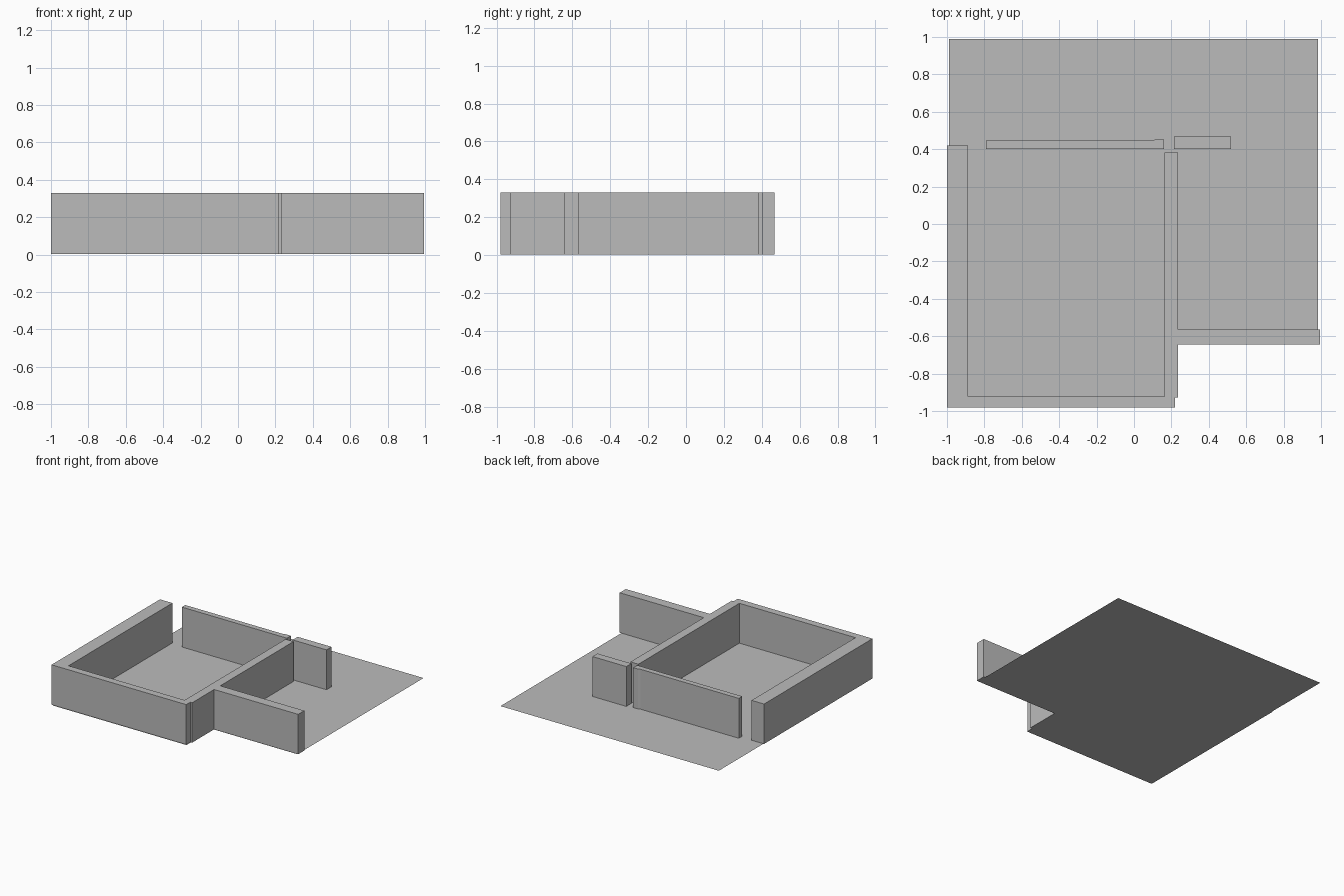
import bpy
import bmesh

cube = bpy.data.objects.get("Cube")
if cube:
    bpy.data.objects.remove(cube, do_unlink=True)

WALL_BASE, WALL_TOP = 0.004, 0.33

grey = bpy.data.materials.new("plain_grey")
grey.use_nodes = True
grey.diffuse_color = (0.5, 0.5, 0.5, 1)
shader = next(n for n in grey.node_tree.nodes if n.type == "BSDF_PRINCIPLED")
shader.inputs["Base Color"].default_value = (0.5, 0.5, 0.5, 1)


def plan_part(name, outline, base=WALL_BASE, top=WALL_TOP):
    """Fill a plan outline (counter-clockwise) and raise it from base to top."""
    bm = bmesh.new()
    face = bm.faces.new([bm.verts.new((x, y, base)) for x, y in outline])
    if top > base:
        result = bmesh.ops.extrude_face_region(bm, geom=[face], use_keep_orig=True)
        raised = [g for g in result["geom"] if isinstance(g, bmesh.types.BMVert)]
        bmesh.ops.translate(bm, verts=raised, vec=(0, 0, top - base))
        bmesh.ops.recalc_face_normals(bm, faces=bm.faces[:])
    mesh = bpy.data.meshes.new(name)
    bm.to_mesh(mesh)
    bm.free()
    mesh.materials.append(grey)
    obj = bpy.data.objects.new(name, mesh)
    bpy.context.collection.objects.link(obj)
    return obj


# Thin floor sheet with the front left corner notched out
plan_part("floor", [
    (-0.99, -0.98), (0.22, -0.98), (0.22, -0.64), (0.985, -0.64),
    (0.985, 0.99), (-0.99, 0.99)], base=0, top=0)

# Joined outer, front, middle and side walls
plan_part("main_walls", [
    (-1, -0.98), (0.218, -0.98), (0.218, -0.927), (0.235, -0.927),
    (0.235, -0.644), (0.995, -0.644), (0.995, -0.565), (0.235, -0.565),
    (0.235, 0.382), (0.163, 0.382), (0.163, -0.922), (-0.887, -0.922),
    (-0.887, 0.42), (-1, 0.42)])

# Free-standing back walls, the long one slightly thicker at its end
plan_part("long_back_wall", [
    (-0.79, 0.402), (0.16, 0.402), (0.16, 0.453), (0.115, 0.453),
    (0.1, 0.446), (-0.79, 0.446)])
plan_part("short_back_wall", [
    (0.213, 0.402), (0.519, 0.402), (0.519, 0.467), (0.213, 0.467)])
